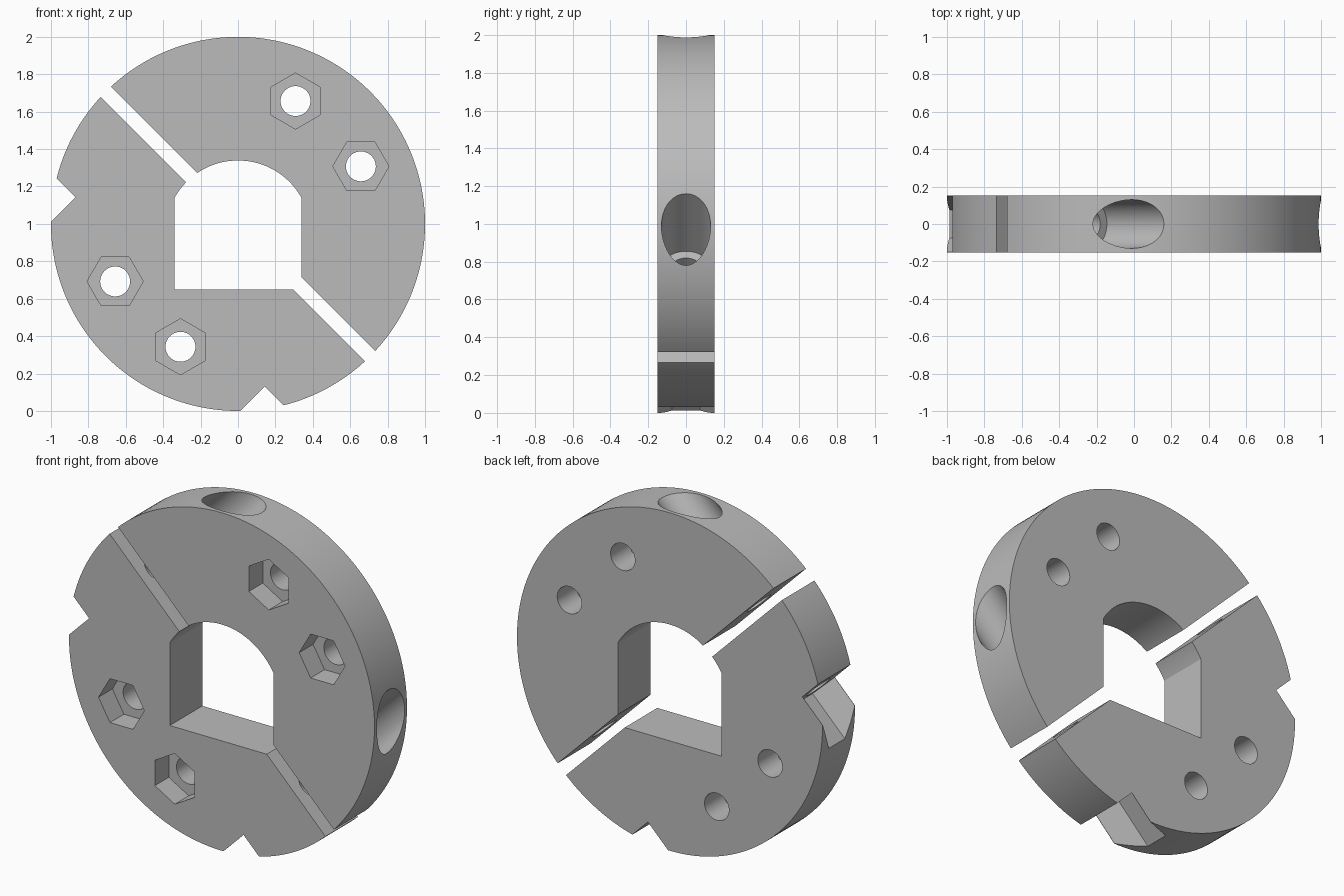
import bpy, bmesh, math
from mathutils import Vector

cube = bpy.data.objects.get("Cube")
if cube:
    bpy.data.objects.remove(cube, do_unlink=True)

# Main dimensions
HALF_T = 0.152          # half thickness
GAP = 0.039             # half width of the split
BOLT_V = 0.715          # clamp bolt distance from centre
BOLT_R, HEAD_R, HEX_R = 0.08, 0.13, 0.15
CENTRE = Vector((0, 0, 1))
X, Y, Z = Vector((1, 0, 0)), Vector((0, 1, 0)), Vector((0, 0, 1))
U = (X + Z).normalized()    # across the split
V = (Z - X).normalized()    # along the split

grey = bpy.data.materials.new("plain grey")
grey.use_nodes = True
grey.diffuse_color = (0.5, 0.5, 0.5, 1)
grey.node_tree.nodes["Principled BSDF"].inputs["Base Color"].default_value = (0.5, 0.5, 0.5, 1)


def arc(r, start, end, n, cx=0, cy=0):
    angles = [start + (end - start) * i / n for i in range(n + 1)]
    return [(cx + r * math.cos(a), cy + r * math.sin(a)) for a in angles]


def ring(r, n, start=0, cx=0, cy=0):
    return arc(r, start, start + math.tau, n, cx, cy)[:-1]


def prism(name, points, a, b, axis, lo, hi):
    """Extrude a profile in the a/b plane along axis from lo to hi."""
    bm = bmesh.new()
    low, high = ([bm.verts.new(CENTRE + a * p + b * q + axis * d) for p, q in points]
                 for d in (lo, hi))
    bm.faces.new(low)
    bm.faces.new(high)
    n = len(points)
    for i in range(n):
        j = (i + 1) % n
        bm.faces.new((low[i], low[j], high[j], high[i]))
    bmesh.ops.recalc_face_normals(bm, faces=bm.faces)
    mesh = bpy.data.meshes.new(name)
    bm.to_mesh(mesh)
    bm.free()
    mesh.materials.append(grey)
    obj = bpy.data.objects.new(name, mesh)
    bpy.context.collection.objects.link(obj)
    return obj


def cut(target, cutter):
    mod = target.modifiers.new("cut", "BOOLEAN")
    mod.operation, mod.solver, mod.object = "DIFFERENCE", "EXACT", cutter
    bpy.ops.object.select_all(action="DESELECT")
    bpy.context.view_layer.objects.active = target
    target.select_set(True)
    bpy.ops.object.modifier_apply(modifier=mod.name)
    bpy.data.objects.remove(cutter, do_unlink=True)


def make_half(name, side):
    # Circular segment on one side of the split
    end = math.acos(GAP)
    half = prism(name, arc(1, -end, end, 96), U * side, V, Y, -HALF_T, HALF_T)

    # Central opening: flat floor and sides, arched top
    spring = math.acos(0.34 / 0.389)
    opening = [(-0.34, -0.35), (0.34, -0.35)] + arc(0.389, spring, math.pi - spring, 40, 0, -0.05)
    cut(half, prism("opening_cutter", opening, X, Z, Y, -1, 1))

    # Face bolts with hexagonal nut pockets on the front
    for s in (1, -1):
        pos = U * (0.682 * side) + V * (0.247 * s)
        turn = math.pi / 2 if abs(pos.z) > abs(pos.x) else 0
        cut(half, prism("hole_cutter", ring(BOLT_R, 40, 0, pos.x, pos.z), X, Z, Y, -1, 1))
        cut(half, prism("nut_cutter", ring(HEX_R, 6, turn, pos.x, pos.z), X, Z, Y, -1, -HALF_T + 0.13))

    # Clamp bolts crossing the split
    for s in (1, -1):
        cut(half, prism("bolt_cutter", ring(BOLT_R, 40, 0, 0, BOLT_V), Y, V * s, U, -0.6, 0.5))
        if side > 0:
            cut(half, prism("head_cutter", ring(HEAD_R, 64, 0, 0, BOLT_V), Y, V * s, U, 0.38, 1.3))
        else:
            # Half hexagon nut seat, open to the rim
            low = BOLT_V - HEAD_R
            seat = [(-HEX_R / 2, low), (HEX_R / 2, low), (HEX_R, BOLT_V), (0.3, BOLT_V),
                    (0.3, 1.2), (-0.3, 1.2), (-0.3, BOLT_V), (-HEX_R, BOLT_V)]
            cut(half, prism("seat_cutter", seat, Y, V * s, U, -1.3, -0.513))

    bpy.ops.object.shade_smooth_by_angle(angle=math.radians(25))


make_half("upper_clamp_half", 1)
make_half("lower_clamp_half", -1)
